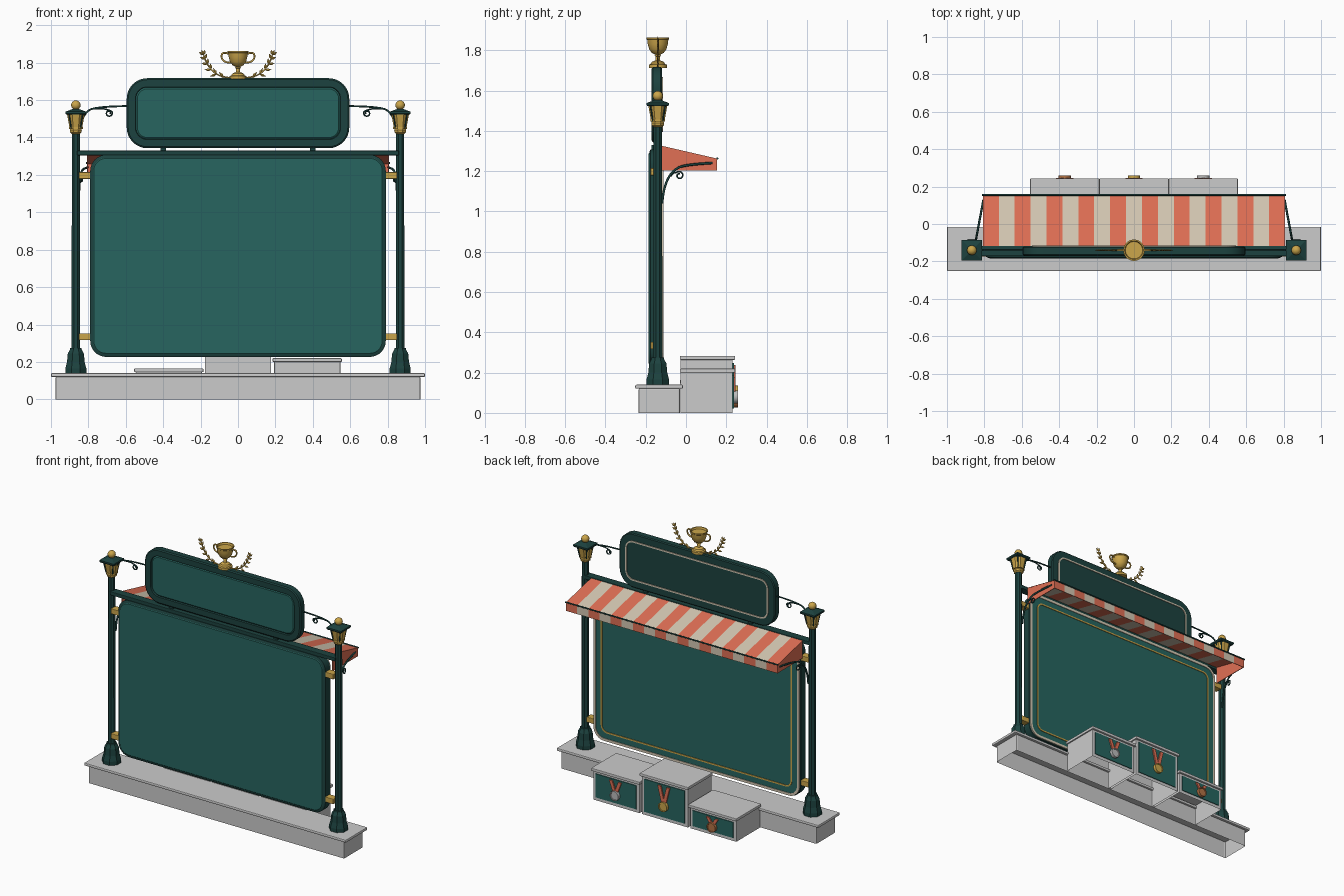
import bpy, bmesh, math
from mathutils import Vector

if "Cube" in bpy.data.objects:
    bpy.data.objects.remove(bpy.data.objects["Cube"])

def material(name, r, g, b):
    m = bpy.data.materials.new(name)
    m.diffuse_color = (r, g, b, 1)
    m.use_nodes = True
    m.node_tree.nodes["Principled BSDF"].inputs["Base Color"].default_value = m.diffuse_color
    return m

TEAL = material("teal", 0.02, 0.13, 0.115)
DARK = material("dark_green", 0.012, 0.055, 0.05)
GOLD = material("gold", 0.6, 0.38, 0.07)
RED = material("red", 0.75, 0.16, 0.09)
CREAM = material("cream", 0.66, 0.58, 0.45)
SILVER = material("silver", 0.5, 0.5, 0.5)
BRONZE = material("bronze", 0.45, 0.17, 0.06)
Y = -0.14   # plane of the posts and boards

def mesh(name, verts, faces, mat=None, smooth=False):
    me = bpy.data.meshes.new(name)
    me.from_pydata(verts, [], faces)
    bm = bmesh.new()
    bm.from_mesh(me)
    bmesh.ops.recalc_face_normals(bm, faces=bm.faces)
    bm.to_mesh(me)
    bm.free()
    ob = bpy.data.objects.new(name, me)
    bpy.context.collection.objects.link(ob)
    if mat:
        me.materials.append(mat)
    if smooth:
        bpy.context.view_layer.objects.active = ob
        bpy.ops.object.select_all(action='DESELECT')
        ob.select_set(True)
        bpy.ops.object.shade_smooth_by_angle()
    return ob

def box(name, x0, x1, y0, y1, z0, z1, mat=None, bevel=0, open_bottom=False):
    v = [(x, y, z) for z in (z0, z1) for x, y in ((x0, y0), (x1, y0), (x1, y1), (x0, y1))]
    f = [(i, (i + 1) % 4, (i + 1) % 4 + 4, i + 4) for i in range(4)] + [(4, 5, 6, 7)]
    if not open_bottom:
        f.append((3, 2, 1, 0))
    ob = mesh(name, v, f, mat)
    if bevel:
        b = ob.modifiers.new("bevel", 'BEVEL')
        b.width, b.segments = bevel, 2
    return ob

def loft(name, rings, mat=None, smooth=False, closed=False):
    """Skin equal-length vertex rings; cap the ends, or join last to first."""
    n, k = len(rings[0]), len(rings)
    f = [(a * n + i, a * n + (i + 1) % n, (a + 1) % k * n + (i + 1) % n, (a + 1) % k * n + i)
         for a in range(k if closed else k - 1) for i in range(n)]
    if not closed:
        f += [tuple(range(n)), tuple(range((k - 1) * n, k * n))]
    return mesh(name, [p for r in rings for p in r], f, mat, smooth)

def lathe(name, profile, x, n, mat, smooth=False, y=Y):
    return loft(name, [[(x + r * math.cos(2 * math.pi * (i + .5) / n), y + r * math.sin(2 * math.pi * (i + .5) / n), z)
                        for i in range(n)] for r, z in profile], mat, smooth)

def outline(w, h, r, cz, y, n=8):
    """Rounded rectangle in the xz plane; w and h are half sizes."""
    out = []
    for q, (sx, sz) in enumerate(((1, 1), (-1, 1), (-1, -1), (1, -1))):
        for i in range(n + 1):
            a = math.pi / 2 * (q + i / n)
            out.append((sx * (w - r) + r * math.cos(a), y, cz + sz * (h - r) + r * math.sin(a)))
    return out

def plate(name, w, h, r, cz, steps, mat):
    """Stack of rounded outlines; steps are (inset, y)."""
    return loft(name, [outline(w - i, h - i, r - i, cz, y) for i, y in steps], mat, True)

def frame(name, w, h, r, cz, t, y0, y1, mat):
    return loft(name, [outline(w - i, h - i, r - i, cz, y) for i, y in ((0, y0), (0, y1), (t, y1), (t, y0))],
                mat, closed=True)

def tube(name, pts, r, mat):
    cu = bpy.data.curves.new(name, 'CURVE')
    cu.dimensions, cu.bevel_depth, cu.bevel_resolution, cu.resolution_u = '3D', r, 2, 5
    cu.use_fill_caps = True
    s = cu.splines.new('NURBS')
    s.points.add(len(pts) - 1)
    for p, c in zip(s.points, pts):
        p.co = (*c, 1)
    s.use_endpoint_u, s.order_u = True, 3
    cu.materials.append(mat)
    ob = bpy.data.objects.new(name, cu)
    bpy.context.collection.objects.link(ob)
    return ob

def scroll(cx, cz, r, start, turns, sign=1, n=12):
    """Small spiral in a plane, shrinking inwards."""
    return [(cx + r * (1 - .6 * i / n) * math.cos(start + sign * turns * 2 * math.pi * i / n),
             cz + r * (1 - .6 * i / n) * math.sin(start + sign * turns * 2 * math.pi * i / n)) for i in range(n + 1)]

# Stone base
box("base_body", -0.975, 0.975, -0.235, -0.03, 0, 0.122, None, 0.006, True)
box("base_top_slab", -1, 1, -0.252, -0.015, 0.12, 0.14, None, 0.006)

# Winners' steps with medals on the rear face
for label, x0, x1, h, medal in (("first", -0.185, 0.185, 0.283, GOLD), ("second", 0.185, 0.555, 0.22, SILVER),
                                ("third", -0.555, -0.185, 0.165, BRONZE)):
    box(label + "_step_body", x0 + .008, x1 - .008, -0.028, 0.232, 0, h - .018, None, 0.004, True)
    box(label + "_step_slab", x0, x1, -0.03, 0.244, h - .02, h, None, 0.004)
    box(label + "_step_panel", x0 + .03, x1 - .03, 0.23, 0.237, 0.022, h - .035, TEAL)
    cx, top, cz = (x0 + x1) / 2, h - .045, max(h * 0.36, 0.055)
    for s in (-1, 1):
        v = [(cx + s * a, y, z) for y in (0.236, 0.246) for a, z in
             ((.022, top), (.046, top), (.014, cz + .01), (-.01, cz + .01))]
        mesh(label + "_ribbon", v, [(0, 1, 2, 3), (4, 5, 6, 7)] +
             [(i, (i + 1) % 4, (i + 1) % 4 + 4, i + 4) for i in range(4)], RED)
    loft(label + "_medal", [[(cx + r * math.cos(math.pi * i / 12), y, cz + r * math.sin(math.pi * i / 12))
         for i in range(24)] for r, y in ((.033, .238), (.033, .258), (.026, .258), (.025, .254))], medal, True)

# Main board with trim on the rear side
CZ, BW, BH = 0.767, 0.79, 0.54
plate("main_board", BW, BH, 0.085, CZ, ((.012, -.182), (0, -.176), (0, -.124), (.005, -.119)), DARK)
plate("main_board_front", BW - .013, BH - .013, 0.072, CZ, ((.006, -.185), (0, -.18)), TEAL)
plate("main_board_back", BW - .02, BH - .02, 0.065, CZ, ((0, -.12), (0, -.116)), TEAL)
frame("main_board_pale_trim", BW - .004, BH - .004, 0.081, CZ, .017, -.125, -.112, CREAM)
frame("main_board_gold_line", BW - .06, BH - .06, 0.05, CZ, .01, -.118, -.112, GOLD)

# Crossbar and header sign
box("crossbar", -0.86, 0.86, -0.172, -0.118, 1.305, 1.33, DARK, 0.003)
HZ = 1.53
plate("header_board", 0.595, 0.187, 0.11, HZ,
      ((.05, -.158), (.046, -.17), (.008, -.17), (0, -.164), (0, -.126), (.006, -.12)), DARK)
plate("header_front_panel", 0.55, 0.142, 0.065, HZ, ((.012, -.166), (0, -.157)), TEAL)
frame("header_pale_line", 0.545, 0.137, 0.06, HZ, .01, -.122, -.115, CREAM)

# Lamp posts, brackets and scrolls on both sides
K = 1 / math.cos(math.pi / 8)
for s, side in ((-1, "left_"), (1, "right_")):
    px = s * 0.867
    lathe(side + "post_foot", [(r * K, z) for r, z in ((.056, .14), (.056, .165), (.047, .2), (.043, .245),
          (.032, .265), (.03, .275))], px, 8, DARK)
    lathe(side + "post", [(.023 * K, .27), (.021 * K, 1.43)], px, 8, DARK)
    lathe(side + "lantern", [(r * K, z) for r, z in ((.022, 1.42), (.03, 1.427), (.032, 1.44), (.028, 1.448),
          (.034, 1.452), (.048, 1.53))], px, 8, GOLD)
    lathe(side + "lantern_collar", [(.037 * K, 1.446), (.037 * K, 1.455)], px, 8, GOLD)
    lathe(side + "lantern_cap", [(.072, 1.522), (.078, 1.528), (.078, 1.538), (.025, 1.552)], px, 4, DARK)
    for k in range(4):
        a = math.pi / 4 + k * math.pi / 2
        tube(side + "lantern_rib", [(px + r * math.cos(a), Y + r * math.sin(a), z)
             for r, z in ((.035, 1.45), (.053, 1.53))], .004, DARK)
    lathe(side + "finial", [(.012, 1.545), (.013, 1.555)] + [(.025 * math.sin(t * math.pi / 8) + .001,
          1.573 - .025 * math.cos(t * math.pi / 8)) for t in range(1, 9)], px, 16, GOLD, True)
    for z in (0.335, 1.197):
        xs = sorted((s * 0.775, s * 0.85))
        box(side + "clamp", *xs, -0.175, -0.125, z - .018, z + .018, GOLD, .003)
    xs = sorted((s * 0.385, s * 0.415))
    box(side + "header_support", *xs, -0.16, -0.125, 1.325, 1.35, DARK)
    # scroll between lantern and header
    tube(side + "header_scroll", [(s * x, Y, z) for x, z in ((.845, 1.46), (.825, 1.53), (.76, 1.566), (.59, 1.568))],
         .005, DARK)
    tube(side + "header_curl", [(s * x, Y, z) for x, z in [(.77, 1.553), (.73, 1.558)] +
         scroll(.69, 1.53, .02, math.pi * .8, 1.2)], .004, DARK)
    # scroll bracket carrying the awning
    slant = lambda y: s * (0.85 - 0.045 * (y + .11) / .24)
    tube(side + "awning_bracket", [(slant(y), y, z) for y, z in
         ((-.118, 1.04), (-.113, 1.12), (-.06, 1.215), (.03, 1.235), (.13, 1.24))], .006, DARK)
    tube(side + "awning_curl", [(slant(y), y, z) for y, z in [(-.075, 1.175), (-.06, 1.195)] +
         scroll(-.033, 1.178, .022, math.pi * .8, 1.2, -1)], .004, DARK)
    # awning cheek
    pr = ((-.118, 1.322), (.152, 1.26), (.152, 1.203), (-.118, 1.203))
    loft(side + "awning_cheek", [[(s * x, y, z) for y, z in pr] for x in (.802, .807)], RED)

# Striped awning with straight valance
N, W = 19, 0.808
verts = [(-W + 2 * W * i / N, y, z) for i in range(N + 1) for y, z in ((-.118, 1.325), (.155, 1.262), (.155, 1.203))]
faces = [(3 * i + j, 3 * i + j + 1, 3 * i + j + 4, 3 * i + j + 3) for i in range(N) for j in (0, 1)]
awning = mesh("awning", verts, faces, RED)
awning.data.materials.append(CREAM)
for p in awning.data.polygons:
    p.material_index = (p.index // 2) % 2
awning.modifiers.new("thickness", 'SOLIDIFY').thickness = 0.004
tube("awning_front_rod", [(-.812, .156, 1.263), (0, .156, 1.263), (.812, .156, 1.263)], .005, DARK)

# Trophy cup
lathe("trophy", [(.045, 1.712), (.045, 1.728), (.036, 1.732), (.03, 1.742), (.012, 1.75), (.01, 1.768), (.016, 1.772),
      (.012, 1.778), (.03, 1.787), (.043, 1.805), (.05, 1.83), (.053, 1.852), (.057, 1.855), (.057, 1.862),
      (.05, 1.862), (.046, 1.85)], 0, 24, GOLD, True)
for s, side in ((-1, "left_"), (1, "right_")):
    tube(side + "trophy_handle", [(s * x, Y, z) for x, z in
         ((.05, 1.848), (.08, 1.858), (.092, 1.83), (.07, 1.8), (.038, 1.8))], .005, GOLD)
    # laurel branch with paired leaves
    path = [Vector((s * x, Y, z)) for x, z in ((.03, 1.718), (.075, 1.722), (.115, 1.738), (.143, 1.762),
            (.163, 1.79), (.176, 1.818), (.184, 1.84))]
    tube(side + "laurel_stem", path, .004, GOLD)
    verts, faces = [], []
    for i in range(1, 7):
        t = (path[i] - path[i - 1]).normalized()
        for ang in ((-.7, .7) if i < 6 else (-.6, 0, .6)):
            d = Vector((t.x * math.cos(ang) - t.z * math.sin(ang), 0, t.x * math.sin(ang) + t.z * math.cos(ang)))
            side_v, up, L = Vector((-d.z, 0, d.x)) * .008, Vector((0, .005, 0)), .042 - .002 * i
            m, b = path[i] + d * L * .45, len(verts)
            verts += [path[i], path[i] + d * L, m + side_v, m + up, m - side_v, m - up]
            for k in range(4):
                a, c = b + 2 + k, b + 2 + (k + 1) % 4
                faces += [(b, a, c), (b + 1, c, a)]
    mesh(side + "laurel_leaves", verts, faces, GOLD)
